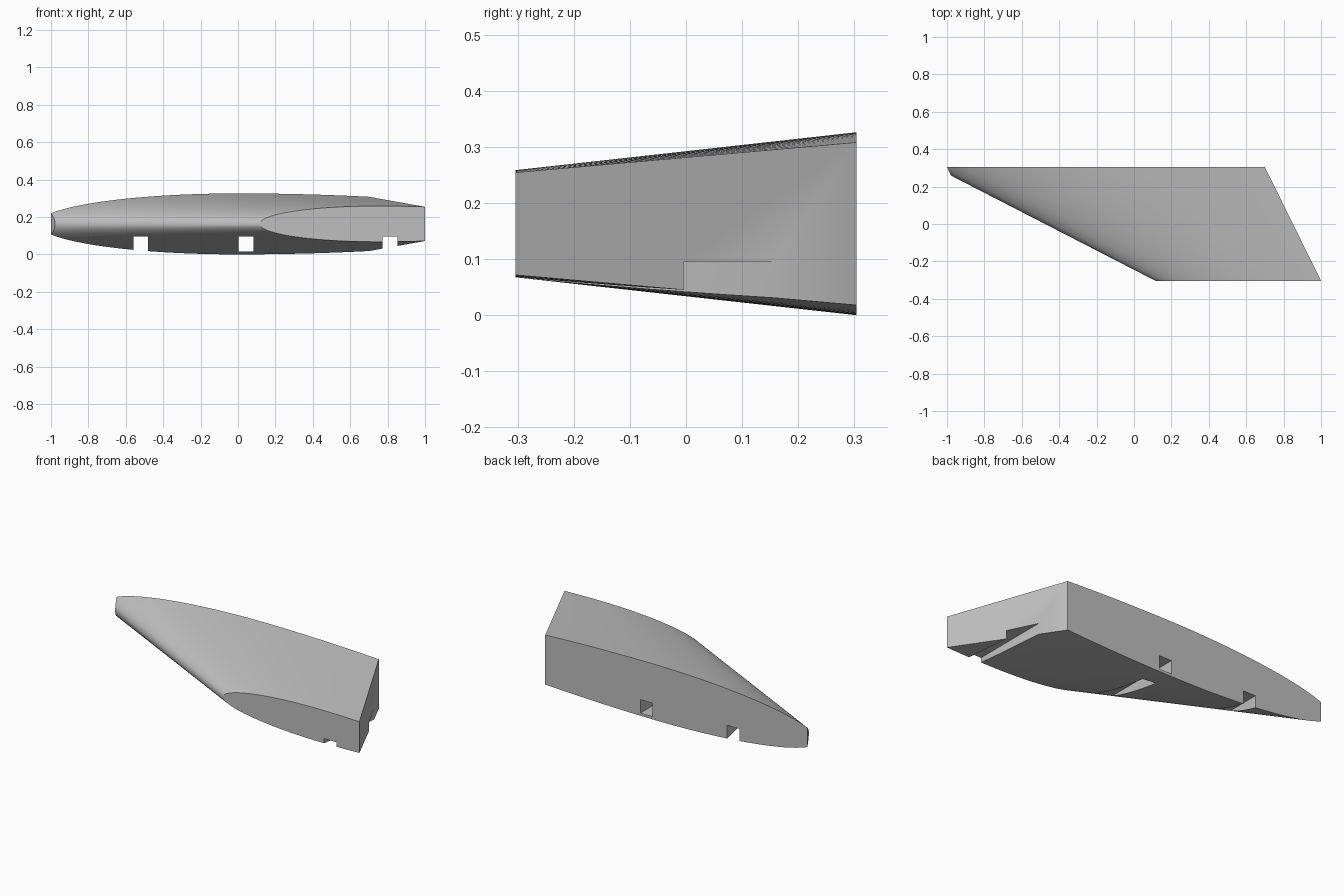
import bpy
import bmesh
from math import cos, pi, sqrt

cube = bpy.data.objects.get("Cube")
if cube:
    bpy.data.objects.remove(cube, do_unlink=True)

mat = bpy.data.materials.new("light grey")
mat.use_nodes = True
grey = (0.52, 0.52, 0.52, 1)
mat.diffuse_color = grey
mat.node_tree.nodes["Principled BSDF"].inputs["Base Color"].default_value = grey

HALF_SPAN, HALF_THICK, NOSE, TAIL = 0.304, 0.163, 1.066, 0.7
TAPER = 0.586


def half_profile(tail, steps=36):
    """Elliptical nose followed by a gently thinning rear, as (x, half thickness)."""
    pts = []
    for i in range(steps + 1):
        x = -NOSE * cos(pi / 2 * i / steps)
        pts.append((x, HALF_THICK * sqrt(max(0, 1 - (x / NOSE) ** 2))))
    for i in range(1, 13):
        t = i / 12
        pts.append((tail * t, HALF_THICK * (1 - 0.11 * (tail * t / TAIL) ** 2)))
    return pts


def section(bm, y, x_mid, scale, tail):
    """Closed ring of vertices around one end of the wing."""
    upper = half_profile(tail)
    ring = [(x, h) for x, h in reversed(upper)] + [(x, -h) for x, h in upper[1:]]
    return [bm.verts.new((x_mid + x * scale, y, HALF_THICK + h * scale)) for x, h in ring]


# Tapered, swept wing lofted between the root and tip sections
bm = bmesh.new()
root = section(bm, HALF_SPAN, 0, 1, TAIL)
tip = section(bm, -HALF_SPAN, 0.74, TAPER, (1 - 0.74) / TAPER)
for i in range(len(root)):
    j = (i + 1) % len(root)
    bm.faces.new((root[i], root[j], tip[j], tip[i]))
bm.faces.new(root)
bm.faces.new(tip)

# Clip the nose parallel to the rear face
cut = bmesh.ops.bisect_plane(bm, geom=bm.verts[:] + bm.edges[:] + bm.faces[:],
                             plane_co=(-1, HALF_SPAN, 0), plane_no=(-0.608, -0.3, 0),
                             clear_outer=True)
edges = [e for e in cut["geom_cut"] if isinstance(e, bmesh.types.BMEdge)]
bmesh.ops.contextual_create(bm, geom=edges)
bmesh.ops.recalc_face_normals(bm, faces=bm.faces[:])
mesh = bpy.data.meshes.new("wing_panel")
bm.to_mesh(mesh)
bm.free()
wing = bpy.data.objects.new("wing_panel", mesh)
bpy.context.collection.objects.link(wing)
mesh.materials.append(mat)

# Square spar channels running from root to tip
for k, x in enumerate((-0.52, 0.043, 0.812)):
    bpy.ops.mesh.primitive_cube_add(size=1, location=(x, 0, 0.055))
    cutter = bpy.context.object
    cutter.name = "spar_channel_cutter"
    cutter.scale = (0.08, 1, 0.079)
    cutter.hide_render = True
    cutter.data.materials.append(mat)
    bpy.context.view_layer.update()
    bpy.ops.object.select_all(action="DESELECT")
    wing.select_set(True)
    bpy.context.view_layer.objects.active = wing
    mod = wing.modifiers.new("spar_channel", "BOOLEAN")
    mod.operation = "DIFFERENCE"
    mod.solver = "EXACT"
    mod.object = cutter
    bpy.ops.object.modifier_apply(modifier=mod.name)
    bpy.data.objects.remove(cutter, do_unlink=True)

# Smooth skin with crisp cut edges
bpy.ops.object.shade_smooth_by_angle(angle=pi / 6)
